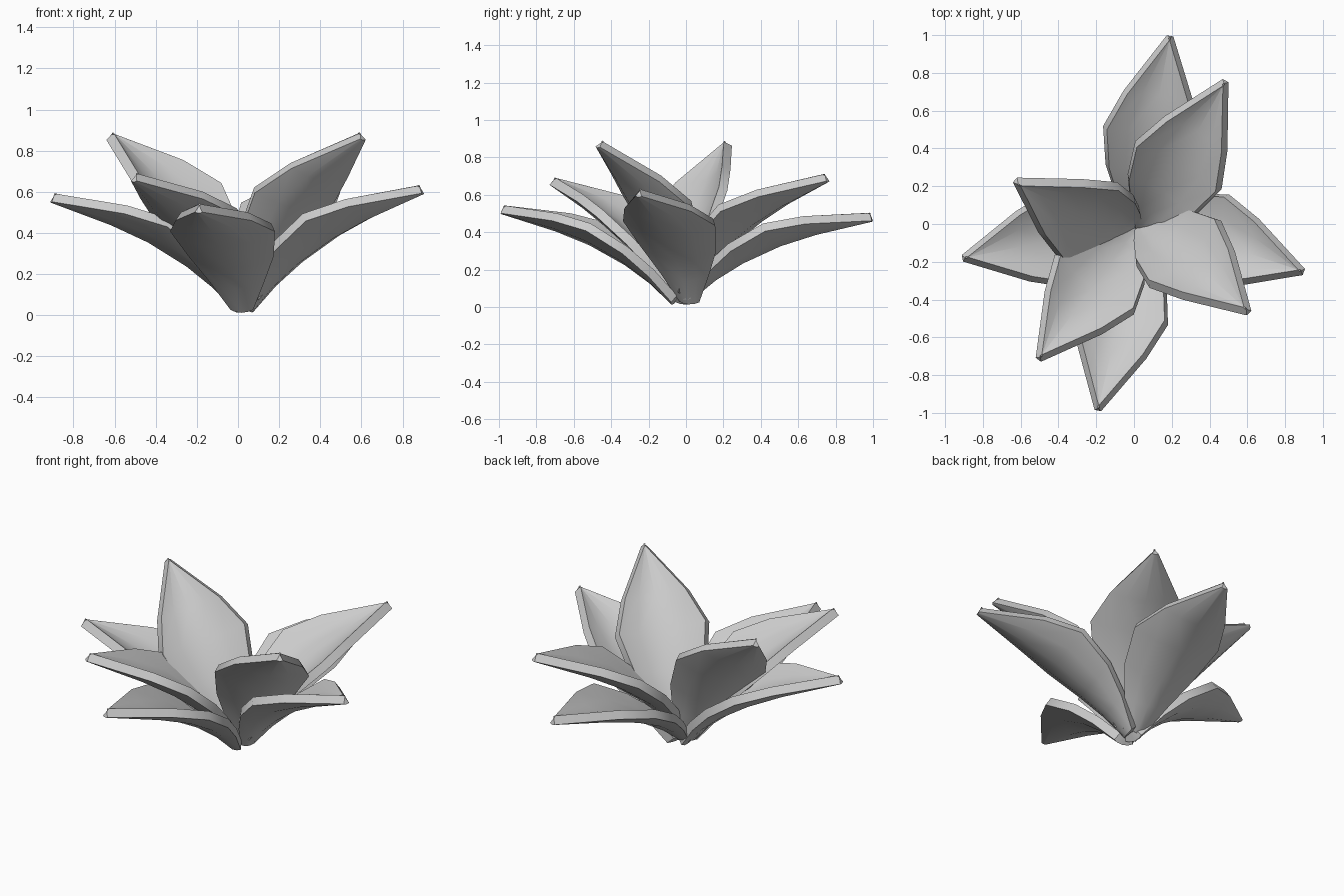
import bpy, math
from mathutils import Vector, Matrix

if "Cube" in bpy.data.objects:
    bpy.data.objects.remove(bpy.data.objects["Cube"])

# leaf stations: fraction of length, half width, arch height
STATIONS = [(0, .045, 0), (.15, .125, .045), (.31, .2, .07),
            (.52, .25, .075), (.71, .178, .055), (1, .006, 0)]
ACROSS = (-1, -.55, 0, .55, 1)


def leaf(name, base, tip, roll):
    base, tip = Vector(base), Vector(tip)
    axis = tip - base
    d = axis.normalized()
    right = d.cross(Vector((0, 0, 1))).normalized()
    # positive roll lifts the right-hand edge
    right = Matrix.Rotation(math.radians(-roll), 3, d) @ right
    if roll > 0 and right.z < 0:
        right = Matrix.Rotation(math.radians(2 * roll), 3, d) @ right
    up = right.cross(d)
    verts = [base + axis * t + right * (w * u) + up * (h + .34 * w * u * u)
             for t, w, h in STATIONS for u in ACROSS]
    n = len(ACROSS)
    faces = [(r * n + c, r * n + c + 1, (r + 1) * n + c + 1, (r + 1) * n + c)
             for r in range(len(STATIONS) - 1) for c in range(n - 1)]
    mesh = bpy.data.meshes.new(name)
    mesh.from_pydata(verts, [], faces)
    ob = bpy.data.objects.new(name, mesh)
    bpy.context.collection.objects.link(ob)
    # fleshy thickness
    mod = ob.modifiers.new("thickness", 'SOLIDIFY')
    mod.thickness = .05
    mod.offset = 0
    bpy.ops.object.select_all(action='DESELECT')
    ob.select_set(True)
    bpy.context.view_layer.objects.active = ob
    bpy.ops.object.modifier_apply(modifier=mod.name)
    bpy.ops.object.shade_smooth_by_angle(angle=math.radians(40))


# outer, flatter ring
leaf("outer_leaf_back", (.01, .02, .06), (.19, .99, .48), 0)
leaf("outer_leaf_left", (.01, .0, .03), (-.90, -.18, .57), 0)
leaf("outer_leaf_front", (.02, -.06, .03), (-.19, -.98, .52), 0)
leaf("outer_leaf_right", (.05, .02, .03), (.89, -.25, .61), 3)

# inner, steeper ring
leaf("inner_leaf_back", (.05, -.02, .08), (.48, .75, .69), 0)
leaf("inner_leaf_left", (.0, .0, .05), (-.62, .22, .87), 25)
leaf("inner_leaf_front", (.0, -.04, .05), (-.50, -.71, .67), 0)
leaf("inner_leaf_right", (.05, -.01, .05), (.60, -.46, .87), 10)
